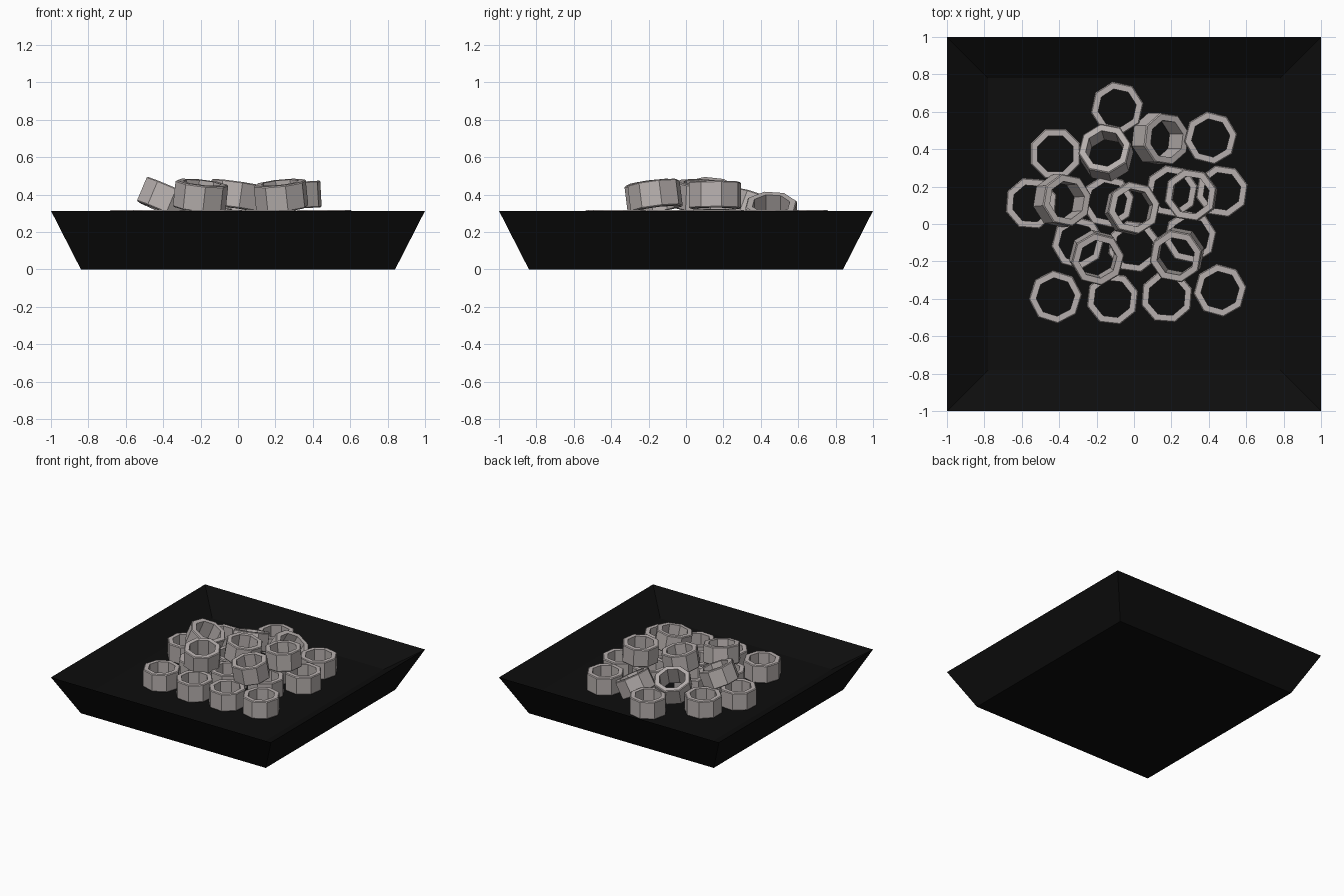
import bpy, bmesh, math
from mathutils import Matrix, Vector

cube = bpy.data.objects.get("Cube")
if cube:
    bpy.data.objects.remove(cube, do_unlink=True)


def material(name, color):
    m = bpy.data.materials.new(name)
    m.use_nodes = True
    m.diffuse_color = color
    m.node_tree.nodes["Principled BSDF"].inputs["Base Color"].default_value = color
    return m


def add_object(name, bm, mat):
    bmesh.ops.recalc_face_normals(bm, faces=bm.faces)
    mesh = bpy.data.meshes.new(name)
    bm.to_mesh(mesh)
    bm.free()
    mesh.materials.append(mat)
    ob = bpy.data.objects.new(name, mesh)
    bpy.context.collection.objects.link(ob)
    return ob


def polygon_loops(bm, profile, sides, turn):
    """One loop of vertices for every (radius, height) pair."""
    angles = [turn + math.tau * i / sides for i in range(sides)]
    return [[bm.verts.new((r * math.cos(a), r * math.sin(a), z)) for a in angles]
            for r, z in profile]


def bridge(bm, a, b):
    n = len(a)
    for i in range(n):
        j = (i + 1) % n
        bm.faces.new((a[i], a[j], b[j], b[i]))


black = material("black tray", (0.004, 0.004, 0.004, 1))
grey = material("warm grey", (0.47, 0.43, 0.42, 1))

# Square tray: base, sharp rim, sunken floor
FLOOR = 0.175
bm = bmesh.new()
profile = [(half * math.sqrt(2), z) for half, z in
           ((0.84, 0), (1, 0.313), (0.78, FLOOR))]
loops = polygon_loops(bm, profile, 4, math.pi / 4)
for a, b in zip(loops, loops[1:]):
    bridge(bm, a, b)
bm.faces.new(loops[0])
bm.faces.new(loops[-1])
add_object("tray", bm, black)

# Octagonal ring with a lightly chamfered edge
OUTER, INNER, HEIGHT, CHAMFER = 0.143, 0.103, 0.143, 0.006


def ring(name, center, yaw, lean=(0, 0)):
    """lean is the x, y tilt of the ring's axis in degrees."""
    bm = bmesh.new()
    h = HEIGHT / 2
    section = [(INNER, -h), (OUTER - CHAMFER, -h), (OUTER, CHAMFER - h),
               (OUTER, h - CHAMFER), (OUTER - CHAMFER, h), (INNER, h)]
    loops = polygon_loops(bm, section, 8, math.radians(yaw))
    for i, loop in enumerate(loops):
        bridge(bm, loop, loops[(i + 1) % len(loops)])
    ob = add_object(name, bm, grey)
    tilt = Vector((-lean[1], lean[0], 0))
    rot = Matrix.Identity(4)
    if tilt.length:
        rot = Matrix.Rotation(math.radians(tilt.length), 4, tilt.normalized())
    ob.matrix_world = Matrix.Translation(center) @ rot


# Rings lying flat on the tray floor: x, y, yaw
flat = [(-.09, .62, 10), (.41, .46, 8), (-.42, .375, 22.5), (-.55, .11, 18),
        (-.14, .12, 10), (.2, .175, 12), (.47, .175, 14), (-.3, -.1, 8),
        (0, -.12, 15), (.3, -.07, 10), (-.42, -.39, 5), (-.115, -.4, 16),
        (.175, -.39, 18), (.46, -.355, 7)]
for i, (x, y, yaw) in enumerate(flat):
    ring(f"floor_ring_{i + 1}", (x, y, FLOOR + HEIGHT / 2), yaw)

# Rings heaped on top: centre, yaw, lean
heap = [((-.15, .38, .32), 10, (-6, 20)), ((.14, .455, .287), 15, (30, 0)),
        ((-.385, .125, .375), 12, (23, 2)), ((-.01, .083, .393), 10, (8, 3)),
        ((.305, .155, .396), 14, (-3, 0)), ((-.2, -.18, .393), 8, (6, -7)),
        ((.23, -.165, .393), 12, (-6, -7))]
for i, (center, yaw, lean) in enumerate(heap):
    ring(f"heaped_ring_{i + 1}", center, yaw, lean)
